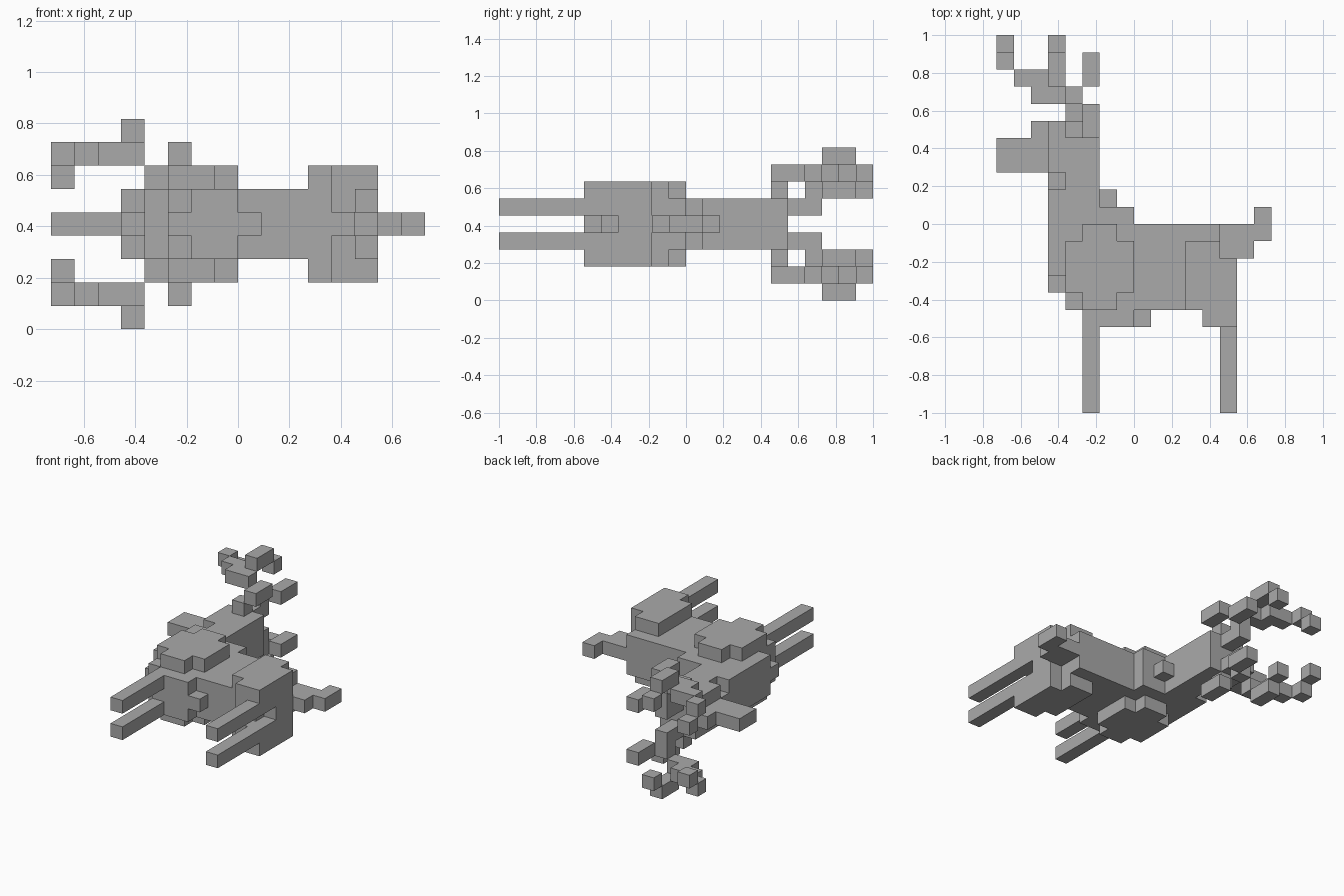
import bpy, bmesh
from mathutils import Vector

if "Cube" in bpy.data.objects:
    bpy.data.objects.remove(bpy.data.objects["Cube"])

U = 1 / 11  # edge of one block

grey = bpy.data.materials.new("grey")
grey.diffuse_color = (0.4, 0.4, 0.4, 1)
grey.use_nodes = True
grey.node_tree.nodes["Principled BSDF"].inputs["Base Color"].default_value = grey.diffuse_color

# Boxes in block units: (x0, x1, y0, y1, z0, z1). Deer lying on its side,
# symmetric about z = 4.5; mirrored parts list the upper side only.
MIRRORED = {
    "antler": [(-4, -3, 6, 8, 5, 6), (-4, -3, 7, 8, 6, 7), (-3, -2, 8, 10, 6, 7),
               (-6, -4, 7, 8, 7, 8), (-7, -5, 8, 9, 7, 8), (-5, -4, 8, 10, 8, 9),
               (-5, -4, 10, 11, 7, 8), (-8, -7, 9, 10, 7, 8), (-8, -7, 10, 11, 6, 7)],
    "ear": [(-4, -3, 5, 6, 6, 7), (-3, -2, 5, 7, 7, 8)],
    "shoulder": [(-4, 0, -4, -1, 6, 7), (-3, -1, -5, 0, 6, 7)],
    "thigh": [(3, 6, -5, -2, 6, 7), (3, 5, -2, -1, 6, 7),
              (4, 6, -6, -5, 5, 7), (5, 6, -5, -4, 5, 6)],
    "front_leg": [(-3, -2, -11, -5, 5, 6)],
    "hind_leg": [(5, 6, -11, -6, 5, 6)],
}
CENTRAL = {
    "head": [(-5, -2, 3, 6, 3, 6)],
    "snout": [(-8, -5, 3, 5, 4, 5), (-6, -5, 5, 6, 4, 5)],
    "neck": [(-4, -2, 0, 3, 3, 6), (-2, 0, 0, 1, 3, 6), (-2, -1, 1, 2, 4, 5),
             (-5, -4, 2, 3, 4, 5)],
    "chest": [(-5, -4, -3, 2, 3, 6), (-5, -4, -4, -3, 4, 5)],
    "torso": [(-4, 5, -5, 0, 3, 6), (5, 6, -4, -2, 3, 6)],
    "belly": [(-2, 0, -6, -5, 3, 6), (-3, -2, -6, -5, 4, 5), (0, 1, -6, -5, 4, 5)],
    "tail": [(5, 7, -2, 0, 4, 5), (7, 8, -1, 1, 4, 5)],
}


def cells(boxes):
    return {(x, y, z) for a, b, c, d, e, f in boxes
            for x in range(a, b) for y in range(c, d) for z in range(e, f)}


# Collect the blocks of every part
parts = {name: cells(b) for name, b in CENTRAL.items()}
for name, b in MIRRORED.items():
    parts[name + "_upper"] = cells(b)
    parts[name + "_lower"] = {(x, y, 8 - z) for x, y, z in cells(b)}
solid = set().union(*parts.values())


# Each part gets only the block faces that are exposed
def build(name, blocks):
    bm = bmesh.new()
    for c in blocks:
        for axis in range(3):
            for sign in (-1, 1):
                n = [0, 0, 0]
                n[axis] = sign
                if tuple(p + q for p, q in zip(c, n)) in solid:
                    continue
                s, t = [0, 0, 0], [0, 0, 0]
                s[(axis + 1) % 3] = 0.5
                t[(axis + 2) % 3] = 0.5
                n, s, t = Vector(n), Vector(s), Vector(t) * sign
                m = Vector(c) + Vector((0.5, 0.5, 0.5)) + n * 0.5
                bm.faces.new([bm.verts.new(v * U) for v in
                              (m - s - t, m + s - t, m + s + t, m - s + t)])
    bmesh.ops.remove_doubles(bm, verts=bm.verts, dist=1e-4)
    mesh = bpy.data.meshes.new(name)
    bm.to_mesh(mesh)
    bm.free()
    mesh.materials.append(grey)
    bpy.context.collection.objects.link(bpy.data.objects.new(name, mesh))


done = set()
for name, blocks in parts.items():
    build(name, blocks - done)
    done |= blocks
